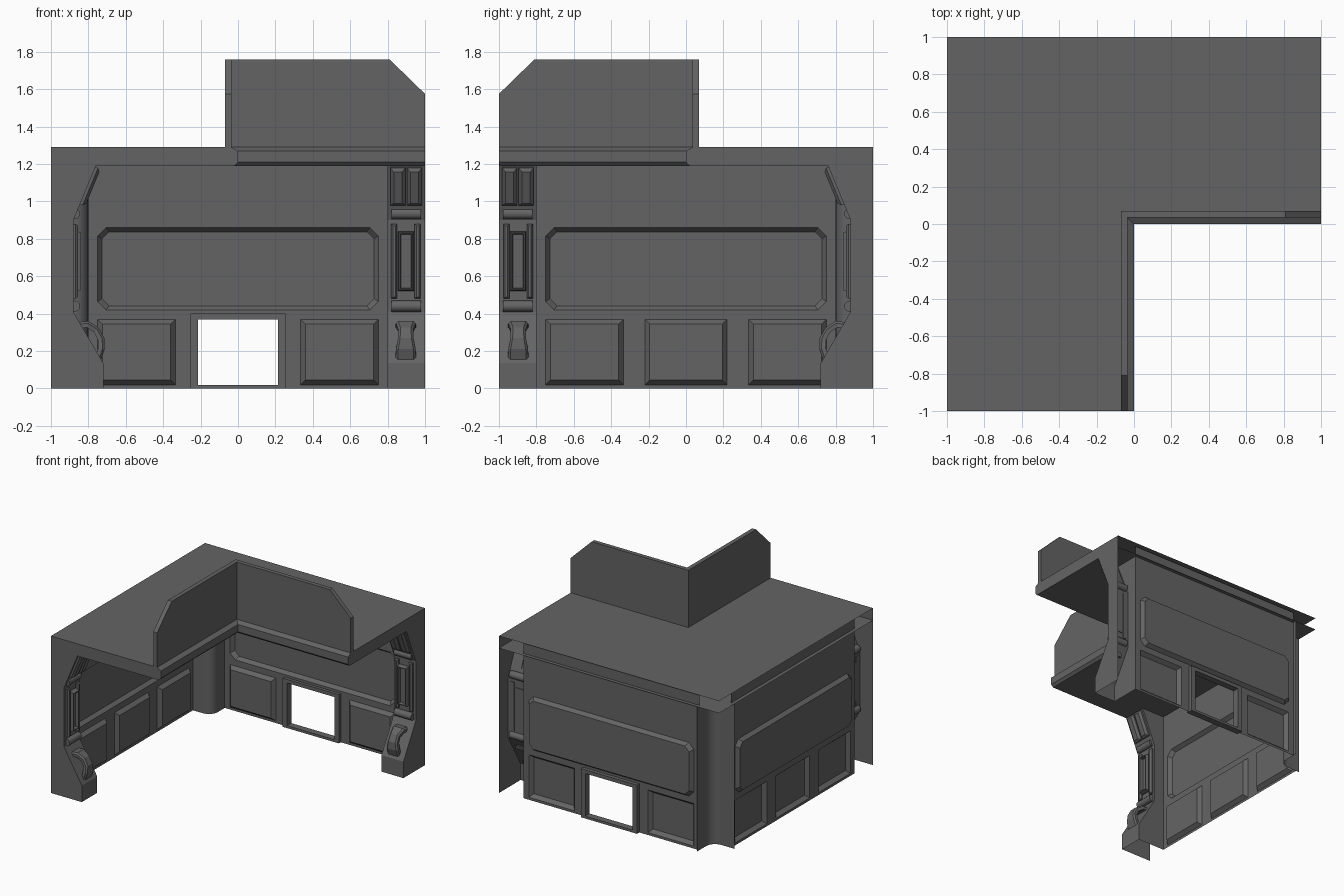
import bpy, bmesh, math
from mathutils import Matrix, Vector

if "Cube" in bpy.data.objects:
    bpy.data.objects.remove(bpy.data.objects["Cube"])

# Back wing is modelled facing -y; the left wing is its reflection (x, y) -> (-y, -x)
MIRROR = Matrix(((0, -1, 0, 0), (-1, 0, 0, 0), (0, 0, 1, 0), (0, 0, 0, 1)))
DARK = bpy.data.materials.new("dark_grey")
DARK.diffuse_color = (0.127, 0.127, 0.127, 1)
DARK.use_nodes = True
DARK.node_tree.nodes["Principled BSDF"].inputs["Base Color"].default_value = DARK.diffuse_color


def finish(name, bm, wings=("back", "left"), facing=None, smooth=False):
    bmesh.ops.recalc_face_normals(bm, faces=bm.faces[:])
    if facing:
        total = sum((f.normal * f.calc_area() for f in bm.faces), Vector())
        if total.dot(Vector(facing)) < 0:
            bmesh.ops.reverse_faces(bm, faces=bm.faces[:])
    for wing in wings:
        b = bm.copy()
        if wing == "left":
            b.transform(MIRROR)
            bmesh.ops.reverse_faces(b, faces=b.faces[:])
        me = bpy.data.meshes.new(f"{wing}_{name}")
        b.to_mesh(me)
        b.free()
        me.materials.append(DARK)
        ob = bpy.data.objects.new(me.name, me)
        bpy.context.collection.objects.link(ob)
        if smooth:
            bpy.context.view_layer.objects.active = ob
            ob.select_set(True)
            bpy.ops.object.shade_smooth_by_angle(angle=math.radians(35))
            ob.select_set(False)
    bm.free()


def add_loop(bm, pts):
    return [bm.verts.new(p) for p in pts]


def bridge(bm, a, b, closed=True):
    n = len(a)
    for i in range(n if closed else n - 1):
        j = (i + 1) % n
        bm.faces.new((a[i], a[j], b[j], b[i]))


def rect(x0, x1, z0, z1, c=0.0):
    if not c:
        return [(x0, z0), (x1, z0), (x1, z1), (x0, z1)]
    return [(x0 + c, z0), (x1 - c, z0), (x1, z0 + c), (x1, z1 - c),
            (x1 - c, z1), (x0 + c, z1), (x0, z1 - c), (x0, z0 + c)]


def prism(name, pts, x0, x1, smooth=False):
    bm = bmesh.new()
    a = add_loop(bm, [(x0, y, z) for y, z in pts])
    b = add_loop(bm, [(x1, y, z) for y, z in pts])
    bridge(bm, a, b)
    bm.faces.new(a)
    bm.faces.new(b)
    finish(name, bm, smooth=smooth)


def bar(name, lo, hi, x0, x1, h, inset, recess=0.0):
    """Chamfered block standing on the line lo->hi of the rib profile."""
    a, b = Vector(lo), Vector(hi)
    d = (b - a).normalized()
    n = Vector((-d.y, d.x))
    bm = bmesh.new()

    def ring(lift, s):
        p, q = a + n * lift + d * s, b + n * lift - d * s
        return add_loop(bm, [(x0 + s, *p), (x1 - s, *p), (x1 - s, *q), (x0 + s, *q)])
    rings = [ring(-0.005, 0), ring(h * 0.5, 0), ring(h, inset)]
    if recess:
        rings += [ring(h, inset + 0.006), ring(h - recess, inset + 0.01)]
    for r, s in zip(rings, rings[1:]):
        bridge(bm, r, s)
    bm.faces.new(rings[0])
    bm.faces.new(rings[-1])
    finish(name, bm)


# Walls: sheet at WALL_Y with recessed upper panel and raised lower panels
WALL_Y = 0.97
DOOR = (-0.215, 0.215, 0.02, 0.37)


def wall(wing, lower, door):
    bm = bmesh.new()
    edges = []

    def outline(pts):
        vs = add_loop(bm, [(x, WALL_Y, z) for x, z in pts])
        edges.extend(bm.edges.new((vs[i], vs[(i + 1) % len(vs)])) for i in range(len(vs)))
        return vs
    outline(rect(-0.8, 0.8, 0, 1.28))
    jobs = [((-0.75, 0.75, 0.42, 0.86), 0.045, 0.022, 1.0)]
    jobs += [((x0, x1, 0.02, 0.37), 0, 0.025, 0.94) for x0, x1 in lower]
    panels = []
    for (x0, x1, z0, z1), c, s, y in jobs:
        outer = outline(rect(x0, x1, z0, z1, c))
        inner = [(x, y, z) for x, z in rect(x0 + s, x1 - s, z0 + s, z1 - s, c * 0.85)]
        panels.append((outer, inner))
    if door:
        outline(rect(*DOOR))
    bmesh.ops.triangle_fill(bm, use_beauty=True, use_dissolve=False, edges=edges,
                            normal=(0, -1, 0))
    for outer, inner in panels:
        vs = add_loop(bm, inner)
        bridge(bm, outer, vs)
        bm.faces.new(vs)
    finish("wall", bm, (wing,), (0, -1, 0))


SIDE_PANELS = [(-0.75, -0.335), (0.335, 0.75)]
wall("back", SIDE_PANELS, True)
wall("left", SIDE_PANELS + [(-0.22, 0.22)], False)

# Hatch frame around the opening
bm = bmesh.new()
loops = [add_loop(bm, [(x, y, z) for x, z in rect(*r)])
         for r, y in (((-0.255, 0.255, 0, 0.4), 1.0), ((-0.255, 0.255, 0, 0.4), 0.945),
                      (DOOR, 0.945), (DOOR, 1.0))]
for i in range(4):
    bridge(bm, loops[i], loops[(i + 1) % 4])
finish("hatch_frame", bm, ("back",))

# Ceiling: lip profile swept along the wing with a mitred corner
LIP = [(0.02, 1.19), (0, 1.21), (0, 1.27), (0.035, 1.29)]
bm = bmesh.new()
section = [(1, 1.19)] + LIP + [(1, 1.29)]
bridge(bm, add_loop(bm, [(-t, t, z) for t, z in section]),
       add_loop(bm, [(1, t, z) for t, z in section]), closed=False)
finish("ceiling", bm, facing=(0, -1, 0))

# Parapet with clipped end
bm = bmesh.new()
a, b = [add_loop(bm, [(-t, t, 1.29), (1, t, 1.29), (1, t, 1.575), (0.81, t, 1.76), (-t, t, 1.76)])
        for t in (0.035, 0.07)]
bm.faces.new(a)
bm.faces.new(b)
for i in range(1, 4):
    bm.faces.new((a[i], a[i + 1], b[i + 1], b[i]))
finish("parapet", bm, facing=(1, 0, 1))

# Rib shell closing the end of each wing, open at the back
RIB = [(0.72, 0), (0.72, 0.135), (0.88, 0.41), (0.88, 0.90), (0.76, 1.19)]
bm = bmesh.new()
a = add_loop(bm, [(0.8, y, z) for y, z in RIB])
b = add_loop(bm, [(1, y, z) for y, z in RIB])
bridge(bm, a, b, closed=False)
bm.faces.new(a + add_loop(bm, [(0.8, WALL_Y, 1.19), (0.8, WALL_Y, 0)]))
bm.faces.new(b + add_loop(bm, [(1, t, z) for t, z in LIP + [(1, 1.29), (1, 0)]]))
finish("rib", bm, facing=(1, -1, 0))

# Rib trim: upper blocks, rollers, side bars and centre frame
for i, x in enumerate((0.815, 0.903)):
    bar(f"upper_block_{i}", (0.845, 0.985), (0.762, 1.185), x, x + 0.08, 0.03, 0.018)
for i, z in enumerate((0.935, 0.44)):
    ring = [(0.875 + 0.03 * math.cos(k * math.pi / 6), z + 0.03 * math.sin(k * math.pi / 6))
            for k in range(12)]
    prism(f"roller_{i}", ring, 0.822, 0.978, smooth=True)
for i, x in enumerate((0.819, 0.945)):
    bar(f"side_bar_{i}", (0.88, 0.48), (0.88, 0.88), x, x + 0.032, 0.025, 0.010)
bar("centre_frame", (0.88, 0.52), (0.88, 0.84), 0.856, 0.94, 0.04, 0.006, recess=0.025)

# Arched handle at the foot of the rib: (outer y, z, half width), inner offset toward HUB
ARCH = [(0.86, 0.355, 0.055), (0.80, 0.36, 0.052), (0.745, 0.325, 0.04),
        (0.715, 0.27, 0.042), (0.713, 0.21, 0.052), (0.735, 0.145, 0.055)]
HUB = Vector((0.83, 0.24))
bm = bmesh.new()
prev = None
for y, z, w in ARCH:
    p = Vector((y, z))
    m = p + (HUB - p).normalized() * 0.012
    q = p + (HUB - p).normalized() * 0.035
    s = add_loop(bm, [(0.897 - w + 0.012, *p), (0.897 + w - 0.012, *p), (0.897 + w, *m),
                      (0.897 + w, *q), (0.897 - w, *q), (0.897 - w, *m)])
    if prev:
        bridge(bm, prev, s)
    else:
        bm.faces.new(s)
    prev = s
bm.faces.new(prev)
finish("handle", bm)

# Rounded column in the outer corner
bm = bmesh.new()
plan = [(-1, 0.8)] + [(-0.88 + 0.08 * math.sin(k * math.pi / 12),
                       0.88 - 0.08 * math.cos(k * math.pi / 12)) for k in range(7)] + [(-0.8, 1)]
bridge(bm, add_loop(bm, [(x, y, 0) for x, y in plan]),
       add_loop(bm, [(x, y, 1.19) for x, y in plan]), closed=False)
finish("corner_column", bm, ("back",), (1, -1, 0), smooth=True)
